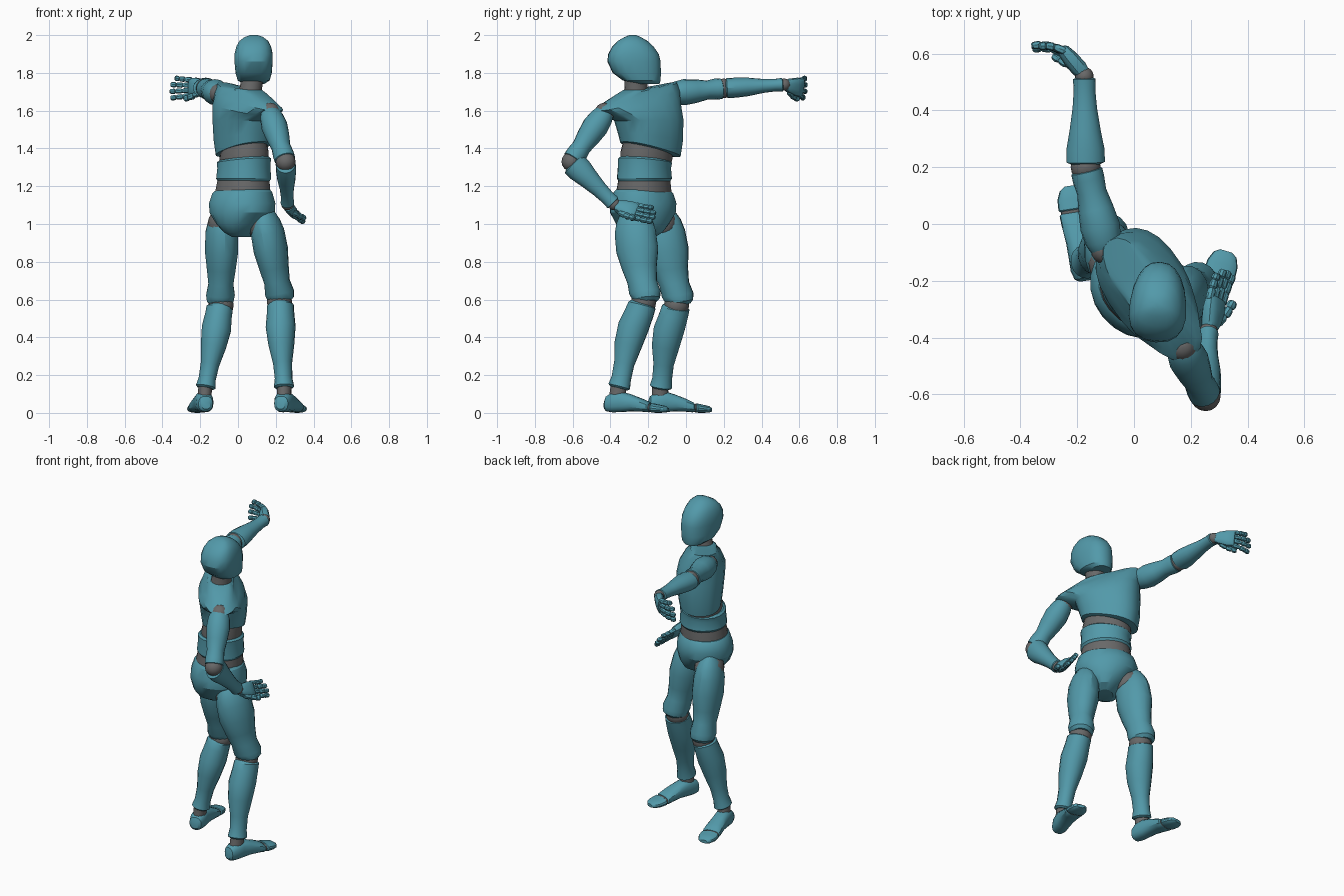
import bpy, bmesh
from math import cos, sin, pi, radians, copysign
from mathutils import Vector as V

TEAL = bpy.data.materials.new("teal")
TEAL.diffuse_color = (0.085, 0.32, 0.40, 1)
DARK = bpy.data.materials.new("dark_grey")
DARK.diffuse_color = (0.14, 0.14, 0.14, 1)


def loft(name, rings, n=20, p=2.0, mat=True, taper=0.0):
    """Skin superellipse rings (centre, side vector, front vector)."""
    bm = bmesh.new()
    loops = []
    for c, u, v in rings:
        loop = []
        for i in range(n):
            a = 2 * pi * i / n
            s = copysign(abs(cos(a)) ** (2 / p), cos(a))
            f = copysign(abs(sin(a)) ** (2 / p), sin(a))
            loop.append(bm.verts.new(c + u * s * (1 - taper * f) + v * f))
        loops.append(loop)
    for a, b in zip(loops, loops[1:]):
        for i in range(n):
            j = (i + 1) % n
            bm.faces.new((a[i], a[j], b[j], b[i]))
    bm.faces.new(loops[0][::-1])
    bm.faces.new(loops[-1])
    bmesh.ops.recalc_face_normals(bm, faces=bm.faces)
    me = bpy.data.meshes.new(name)
    bm.to_mesh(me)
    bm.free()
    me.materials.append(TEAL if mat else DARK)
    ob = bpy.data.objects.new(name, me)
    bpy.context.collection.objects.link(ob)


def limb(name, a, b, front, prof, n=16, p=2.0, mat=True):
    """Profile of (t, side radius, front radius, front offset) from a to b."""
    a, b = V(a), V(b)
    ax = b - a
    u = ax.cross(V(front)).normalized()
    v = u.cross(ax).normalized()
    if v.dot(V(front)) < 0:
        v = -v
    loft(name, [(a + ax * t + v * o, u * ru, v * rv) for t, ru, rv, o in prof], n, p, mat)


def ball(name, c, r):
    c = V(c)
    loft(name, [(c + V((0, 0, -r * cos(pi * k / 8))), V((r * sin(pi * k / 8) + .001, 0, 0)),
                 V((0, r * sin(pi * k / 8) + .001, 0))) for k in range(9)], 16, mat=False)


def body(name, right, rows, p=2.4, mat=True, taper=0.0, n=22):
    """Rows of (z, cx, cy, half width, half depth, sideways tilt)."""
    r = V((right[0], right[1], 0)).normalized()
    f = V((-r.y, r.x, 0))
    loft(name, [(V((x, y, z)), (r + V((0, 0, t))) * a, f * b) for z, x, y, a, b, t in rows],
         n, p, mat, taper)


def hand(side, wrist, d, thumb, flip, bends, spread):
    d = V(d).normalized()
    l = V(thumb)
    l = (l - d * l.dot(d)).normalized()
    c = d.cross(l) * flip
    w = V(wrist)
    limb(side + "_palm", w, w + d * .115, c, [(0, .028, .024, 0), (.2, .038, .029, 0), (.6, .049, .028, 0),
                                              (.92, .05, .022, 0), (1, .046, .015, 0)], 14, 2.8)
    for k in range(4):
        o = 1.5 - k
        pos = w + d * (.108 - .006 * abs(o - .5)) + l * .026 * o
        for s, (ang, ln) in enumerate(zip(bends, (.05, .036, .03))):
            ang = radians(ang)
            e = (d * cos(ang) + c * sin(ang) + l * spread * o).normalized()
            q = pos + e * ln * (.85 if k == 3 else 1)
            limb(f"{side}_finger_{k}_{s}", pos, q, c, [(0, .01, .01, 0), (.2, .0145, .0145, 0),
                                                       (.8, .0135, .0135, 0), (1, .009, .009, 0)], 8, 2.5)
            pos = q
    pos = w + d * .03 + l * .032
    for s, ln in enumerate((.045, .034, .028)):
        e = (d * (.9 + .3 * s) + l * (.45 - .15 * s) + c * .35).normalized()
        q = pos + e * ln
        limb(f"{side}_thumb_{s}", pos, q, c, [(0, .013, .013, 0), (.3, .017, .017, 0),
                                              (.8, .015, .015, 0), (1, .01, .01, 0)], 8, 2.5)
        pos = q


# head and neck, turned towards the outstretched arm
hx = V((.06, .998, 0))
hs = V((.998, -.06, 0))
loft("head", [(V((.085, (b + f) / 2, z)), hs * w, hx * (f - b) / 2) for z, b, f, w in (
    (1.742, -.25, -.14, .055), (1.76, -.335, -.134, .083), (1.80, -.388, -.133, .094),
    (1.86, -.417, -.134, .099), (1.90, -.412, -.144, .099), (1.94, -.39, -.172, .09),
    (1.97, -.36, -.205, .074), (1.99, -.325, -.24, .048), (2.0, -.30, -.265, .02))],
     20, 2.4, taper=.16)
limb("neck", (.055, -.265, 1.64), (.08, -.265, 1.79), (0, 1, 0),
     [(0, .075, .075, 0), (.4, .06, .062, 0), (1, .056, .06, 0)], mat=False)

# torso stack
CR, PR = (.58, -.81), (.72, -.69)
body("chest", CR, [(1.39, .032, -.193, .135, .105, .25), (1.395, .03, -.188, .165, .125, .25),
                   (1.46, .03, -.188, .178, .134, .12), (1.55, .034, -.197, .19, .142, -.02),
                   (1.61, .045, -.232, .222, .137, -.16), (1.655, .057, -.258, .258, .108, -.22),
                   (1.685, .055, -.258, .245, .082, -.27), (1.705, .058, -.262, .12, .075, -.2),
                   (1.715, .06, -.265, .065, .06, -.1)])
body("rib_joint", CR, [(1.30, .032, -.215, .135, .115, .05), (1.36, .032, -.21, .143, .12, .15),
                       (1.43, .032, -.2, .135, .11, .2)], 2.1, False)
body("abdomen", PR, [(1.222, .03, -.22, .14, .125, 0), (1.24, .03, -.22, .15, .138, 0),
                     (1.30, .031, -.22, .145, .133, .05), (1.335, .031, -.217, .15, .134, .1),
                     (1.345, .031, -.217, .138, .122, .1)], 2.1)
body("waist_joint", PR, [(1.12, .025, -.225, .155, .14, 0), (1.18, .026, -.223, .15, .137, 0),
                         (1.25, .03, -.22, .14, .127, 0)], 2.1, False)
body("pelvis", PR, [(.93, .03, -.225, .045, .07, 0), (.955, .028, -.228, .08, .12, 0),
                    (1.0, .025, -.23, .125, .15, 0), (1.06, .022, -.228, .178, .165, 0),
                    (1.11, .022, -.226, .185, .162, 0), (1.165, .022, -.225, .168, .145, .03),
                    (1.178, .022, -.225, .155, .132, .03)], 2.1)

# legs
THIGH = [(-.16, .025, .04, 0), (-.08, .055, .075, 0), (.02, .074, .098, 0), (.15, .087, .112, 0),
         (.38, .089, .115, .002), (.6, .077, .095, .004), (.78, .067, .08, .012), (.92, .077, .085, .022),
         (1.0, .071, .074, .026), (1.04, .054, .056, .026)]
CALF = [(.03, .052, .058, .004), (.06, .071, .075, .01), (.14, .072, .078, .006), (.3, .079, .083, -.006),
        (.5, .068, .074, -.01), (.7, .05, .055, -.005), (.86, .046, .053, 0), (.95, .053, .06, 0),
        (.968, .042, .048, 0)]
for side, hip, knee, ankle, heel, toe in (
        ("left", (-.085, -.125, 1.02), (-.09, -.06, .585), (-.175, -.137, .115), (-.17, -.20), (-.222, .135)),
        ("right", (.145, -.275, 1.02), (.22, -.235, .60), (.245, -.36, .115), (.225, -.43), (.325, -.095))):
    h, t = V((*heel, 0)), V((*toe, 0))
    d = t - h
    ball(side + "_hip_joint", V((.025, -.215, 1.0)).lerp(V((hip[0], hip[1], 1.0)), .88), .088)
    limb(side + "_thigh", hip, knee, d, THIGH)
    ball(side + "_knee_joint", (knee[0], knee[1] + .01, knee[2] - .015), .066)
    limb(side + "_shin", knee, ankle, d, CALF)
    limb(side + "_ankle_joint", ankle, h + d * .19 + V((0, 0, .06)), d,
         [(-.6, .037, .042, 0), (.5, .037, .045, 0), (1, .04, .05, 0)], mat=False)
    sd = V((d.y, -d.x, 0)).normalized()

    def foot(name, rows, mat=True):
        loft(side + name, [(h + d * k + V((0, 0, z0 + ht / 2)), sd * w, V((0, 0, ht / 2)))
                           for k, w, ht, z0 in rows], 16, 2.5, mat)
    foot("_foot", [(0, .022, .04, .02), (.03, .038, .08, .008), (.12, .047, .105, .003), (.26, .047, .11, .004),
                   (.42, .048, .09, .008), (.6, .054, .068, .006), (.7, .056, .055, .003), (.72, .05, .045, .005)])
    foot("_toe_joint", [(.68, .05, .042, .006), (.77, .05, .042, .006)], False)
    foot("_toes", [(.74, .05, .042, .004), (.76, .057, .05, .001), (.87, .055, .043, 0),
                   (.96, .042, .034, .002), (1, .022, .02, .006)])

# arms
UPPER = [(-.1, .025, .03, 0), (-.02, .047, .05, 0), (.1, .06, .064, 0), (.28, .069, .07, 0), (.5, .062, .062, 0),
         (.7, .05, .052, 0), (.85, .056, .056, 0), (.95, .055, .056, 0), (.97, .042, .045, 0)]
FORE = [(.03, .045, .05, 0), (.055, .053, .068, 0), (.2, .053, .067, 0), (.4, .049, .055, 0),
        (.65, .037, .043, 0), (.85, .033, .038, 0), (.97, .036, .04, 0), (.985, .028, .03, 0)]
for side, sh, el, wr, front in (
        ("left", (-.10, -.09, 1.69), (-.17, .20, 1.718), (-.175, .52, 1.738), (1, 0, 0)),
        ("right", (.17, -.43, 1.59), (.252, -.606, 1.33), (.262, -.38, 1.105), (0, 1, 1))):
    ball(side + "_shoulder_joint", sh, .052)
    limb(side + "_upper_arm", sh, el, front, UPPER)
    ball(side + "_elbow_joint", el, .052)
    limb(side + "_forearm", el, wr, front, FORE)
    ball(side + "_wrist_joint", wr, .032)

hand("left", (-.178, .53, 1.735), (-.66, .75, -.12), (-.15, 0, -1), 1, (28, 42, 55), .09)
hand("right", (.266, -.37, 1.095), (.2, .9, -.25), (.55, -.2, -.8), -1, (4, 8, 12), .03)

# smooth shading with crisp edges
bpy.ops.object.select_all(action='SELECT')
bpy.context.view_layer.objects.active = bpy.context.selected_objects[0]
bpy.ops.object.shade_smooth_by_angle(angle=radians(28))
